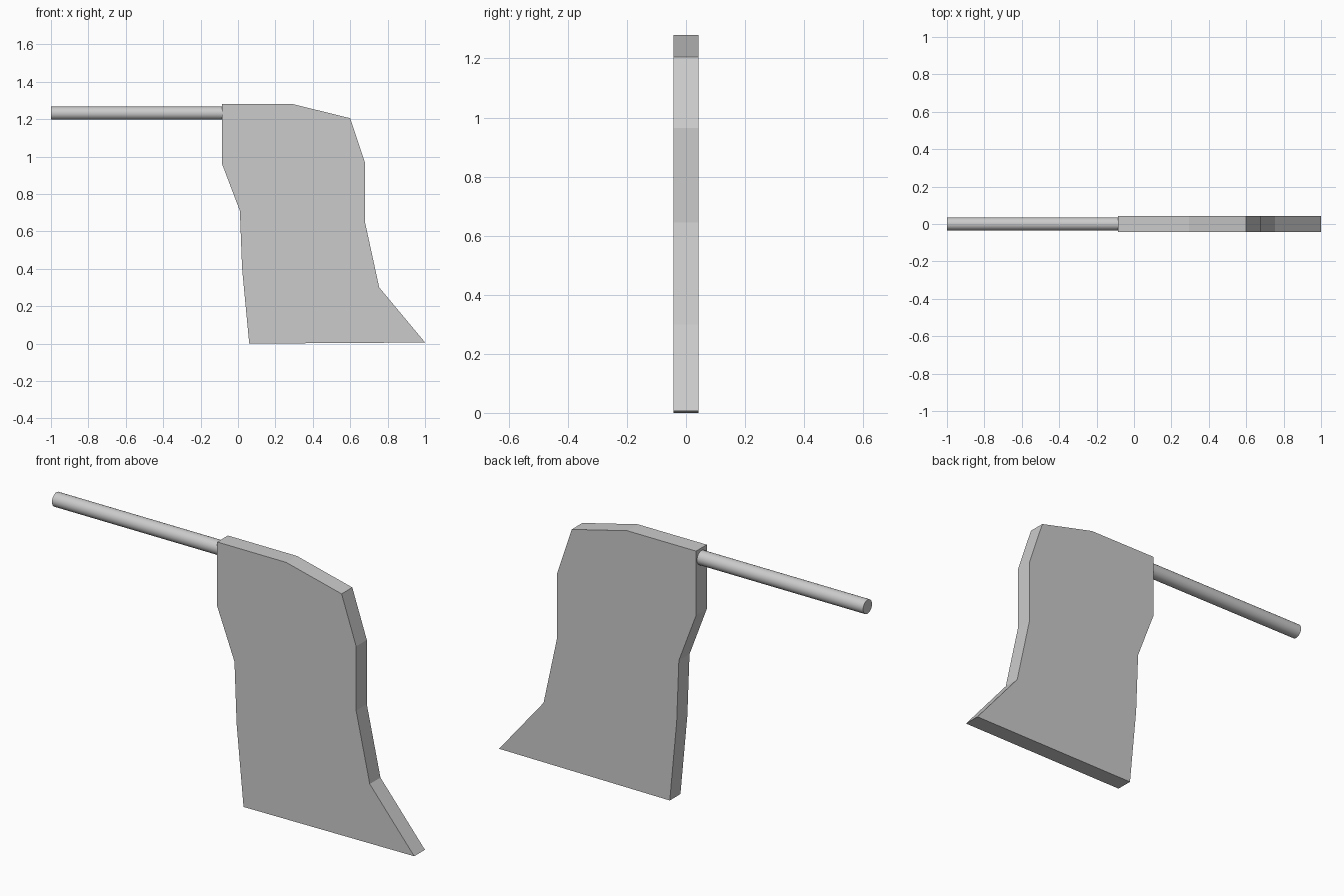
import bpy, bmesh, math

if "Cube" in bpy.data.objects:
    bpy.data.objects.remove(bpy.data.objects["Cube"])

# Flat blade: side profile (x, z) extruded through its thickness
HALF = 0.042
profile = [(0.06, 0.0), (1.0, 0.006), (0.755, 0.30), (0.68, 0.645),
           (0.68, 0.965), (0.60, 1.205), (0.295, 1.28), (-0.085, 1.28),
           (-0.085, 0.96), (0.01, 0.71), (0.022, 0.40)]
bm = bmesh.new()
face = bm.faces.new([bm.verts.new((x, -HALF, z)) for x, z in profile])
res = bmesh.ops.extrude_face_region(bm, geom=[face])
verts = [g for g in res["geom"] if isinstance(g, bmesh.types.BMVert)]
bmesh.ops.translate(bm, verts=verts, vec=(0, 2 * HALF, 0))
bmesh.ops.recalc_face_normals(bm, faces=bm.faces)
mesh = bpy.data.meshes.new("blade")
bm.to_mesh(mesh)
bm.free()
blade = bpy.data.objects.new("blade", mesh)
bpy.context.collection.objects.link(blade)

# Round handle, its end meeting the upper back edge of the blade
x0, x1 = -1.0, -0.08
bpy.ops.mesh.primitive_cylinder_add(
    vertices=32, radius=0.035, depth=x1 - x0,
    location=((x0 + x1) / 2, 0, 1.232), rotation=(0, math.pi / 2, 0))
handle = bpy.context.object
handle.name = "handle"
bpy.ops.object.shade_smooth_by_angle(angle=math.radians(30))
